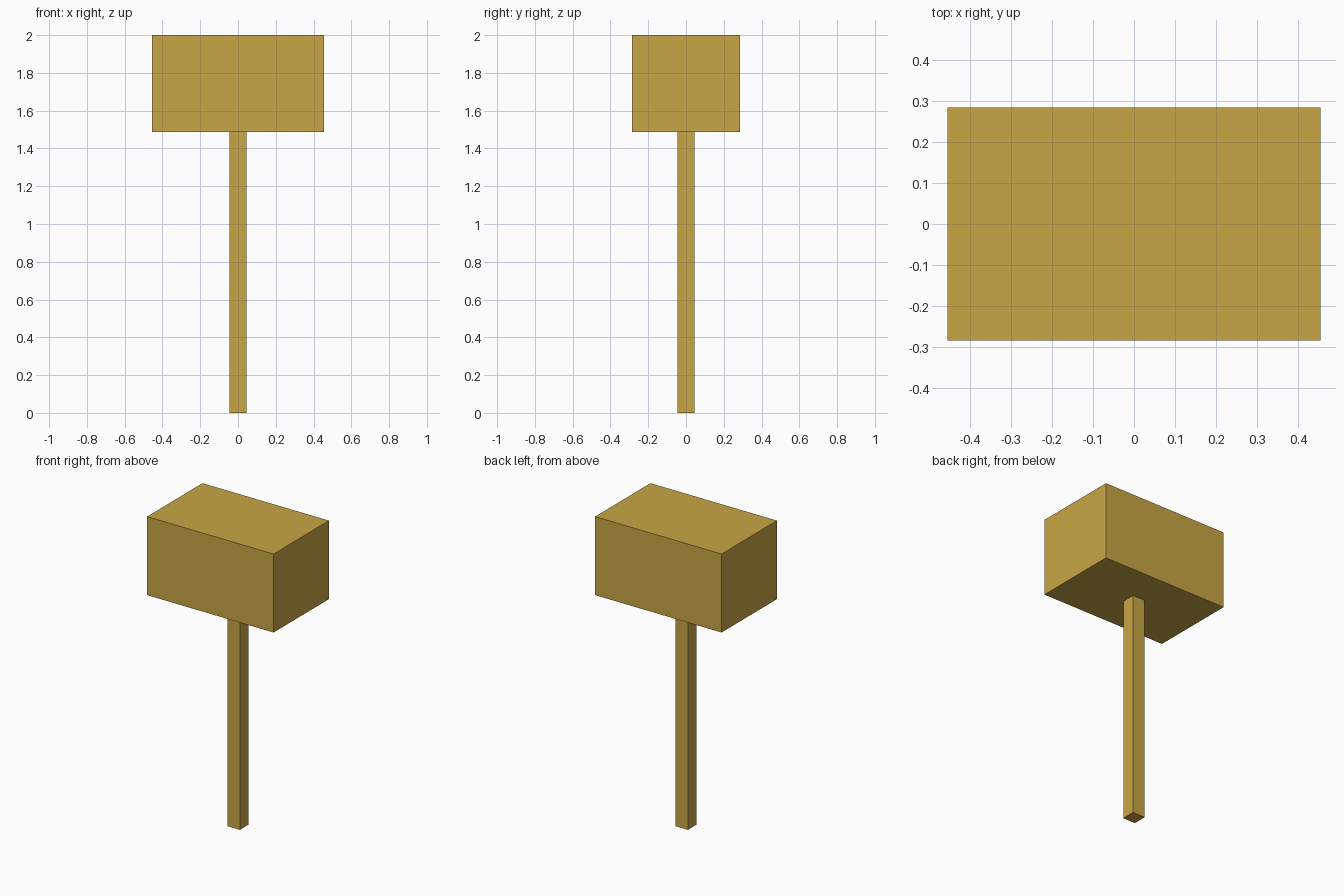
import bpy
import bmesh
from mathutils import Vector

cube = bpy.data.objects.get("Cube")
if cube:
    bpy.data.objects.remove(cube, do_unlink=True)

# Single golden wood colour
COLOUR = (0.578, 0.381, 0.060, 1.0)
wood = bpy.data.materials.new("golden_wood")
wood.use_nodes = True
wood.diffuse_color = COLOUR
wood.node_tree.nodes["Principled BSDF"].inputs["Base Color"].default_value = COLOUR


def box(name, width, depth, bottom, top):
    """Flat-shaded box centred on the z axis, between two heights."""
    bm = bmesh.new()
    bmesh.ops.create_cube(bm, size=1.0)
    bmesh.ops.scale(bm, vec=Vector((width, depth, top - bottom)), verts=bm.verts)
    bmesh.ops.translate(bm, vec=Vector((0, 0, (top + bottom) / 2)), verts=bm.verts)
    mesh = bpy.data.meshes.new(name)
    bm.to_mesh(mesh)
    bm.free()
    mesh.materials.append(wood)
    obj = bpy.data.objects.new(name, mesh)
    bpy.context.collection.objects.link(obj)
    return obj


HEAD_BOTTOM = 1.488

# Square handle meeting the underside of the block head
box("mallet_handle", 0.09, 0.09, 0.0, HEAD_BOTTOM)
box("mallet_head", 0.912, 0.57, HEAD_BOTTOM, 2.0)
